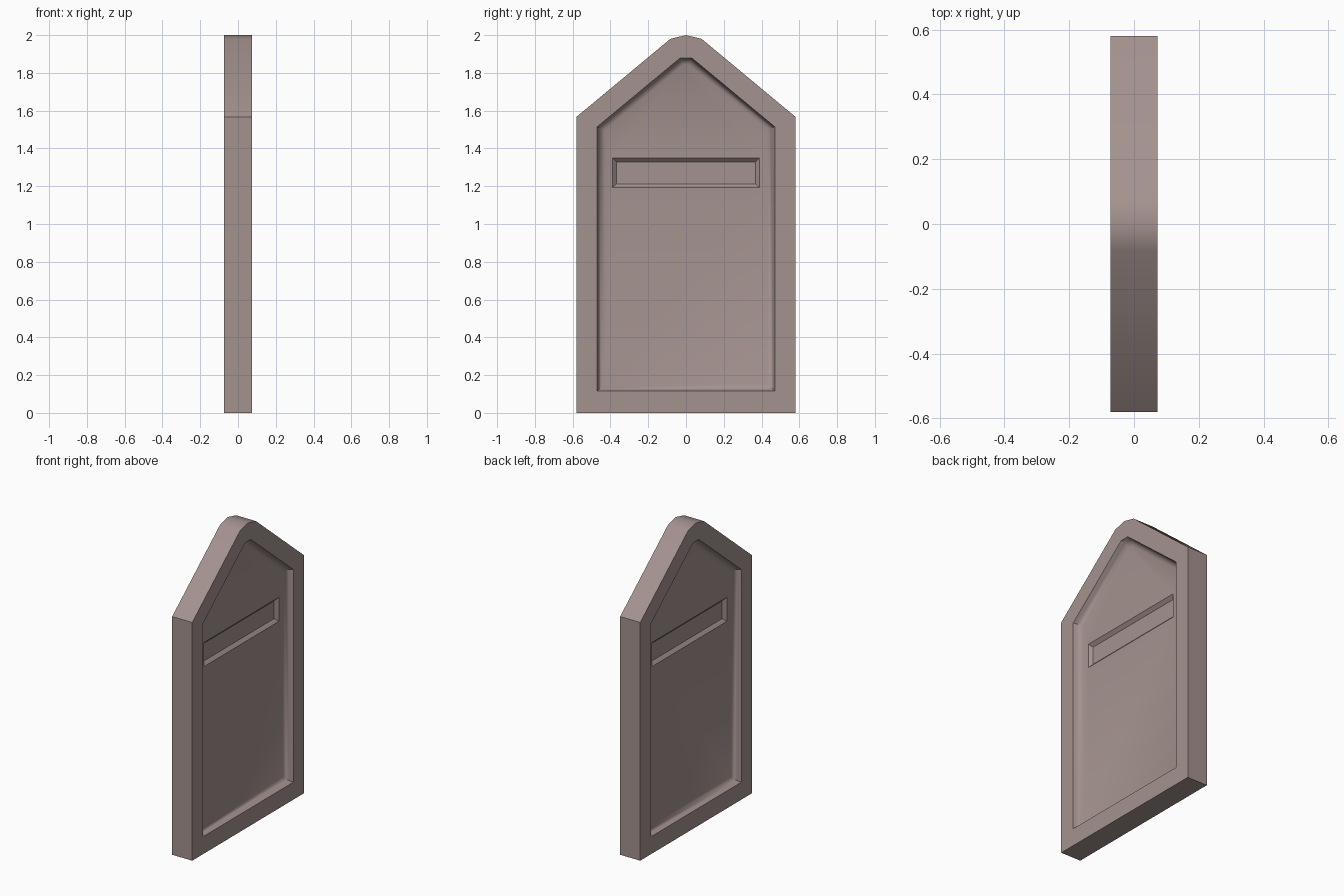
import bpy, bmesh, math
from mathutils import Vector

if "Cube" in bpy.data.objects:
    bpy.data.objects.remove(bpy.data.objects["Cube"])

HALF = 0.073  # half thickness of the slab


def mirrored(points):
    """Right-hand points listed bottom to top -> full counter-clockwise outline."""
    return points + [(-y, z) for y, z in reversed(points) if abs(y) > 1e-6]


def inset(poly, d):
    """Move every edge of a convex counter-clockwise outline inward by d."""
    out, n = [], len(poly)
    for i in range(n):
        a, b, c = (Vector(poly[(i + k) % n]) for k in (-1, 0, 1))
        e1, e2 = (b - a).normalized(), (c - b).normalized()
        n1, n2 = Vector((-e1.y, e1.x)), Vector((-e2.y, e2.x))
        out.append(tuple(b + (n1 + n2) * (d / (1 + n1.dot(n2)))))
    return out


outline = mirrored([(0.58, 0), (0.58, 1.567), (0.083, 1.98), (0, 2.0)])
panel = mirrored([(0.47, 0.115), (0.47, 1.515), (0.03, 1.88)])
slot = mirrored([(0.388, 1.192), (0.388, 1.35)])

bm = bmesh.new()


def ring(poly, x):
    verts = [bm.verts.new((x, y, z)) for y, z in poly]
    for i, v in enumerate(verts):
        bm.edges.new((v, verts[(i + 1) % len(verts)]))
    return verts


def skin(a, b):
    """Wall of quads between two rings with equal counts."""
    n = len(a)
    for i in range(n):
        j = (i + 1) % n
        bm.faces.new((a[i], a[j], b[j], b[i]))


def fill_between(a, b):
    """Flat area between an outer ring and a hole."""
    edges = [bm.edges.get((r[i], r[(i + 1) % len(r)])) for r in (a, b) for i in range(len(r))]
    bmesh.ops.triangle_fill(bm, use_beauty=True, use_dissolve=False, edges=edges)


# Both faces: rim, coved recess, flat panel and bevelled slot
outer_rings = []
for s in (1, -1):
    rim = ring(outline, s * HALF)
    outer_rings.append(rim)
    cove = [ring(inset(panel, w), s * (HALF - d))
            for w, d in ((0, 0), (0.008, 0.025), (0.02, 0.04), (0.038, 0.047))]
    fill_between(rim, cove[0])
    for a, b in zip(cove, cove[1:]):
        skin(a, b)
    slot_top = ring(slot, s * (HALF - 0.047))
    slot_floor = ring(inset(slot, 0.021), s * (HALF - 0.067))
    fill_between(cove[-1], slot_top)
    skin(slot_top, slot_floor)
    bm.faces.new(slot_floor)

# Outer edge of the slab
skin(*outer_rings)
bmesh.ops.recalc_face_normals(bm, faces=bm.faces)

mesh = bpy.data.meshes.new("headstone_slab")
bm.to_mesh(mesh)
bm.free()
slab = bpy.data.objects.new("headstone_slab", mesh)
bpy.context.collection.objects.link(slab)

# Single stone colour
stone = bpy.data.materials.new("warm grey stone")
stone.diffuse_color = (0.37, 0.29, 0.275, 1)
stone.use_nodes = True
stone.node_tree.nodes["Principled BSDF"].inputs["Base Color"].default_value = stone.diffuse_color
mesh.materials.append(stone)

bpy.context.view_layer.objects.active = slab
slab.select_set(True)
bpy.ops.object.shade_smooth_by_angle(angle=math.radians(36))
